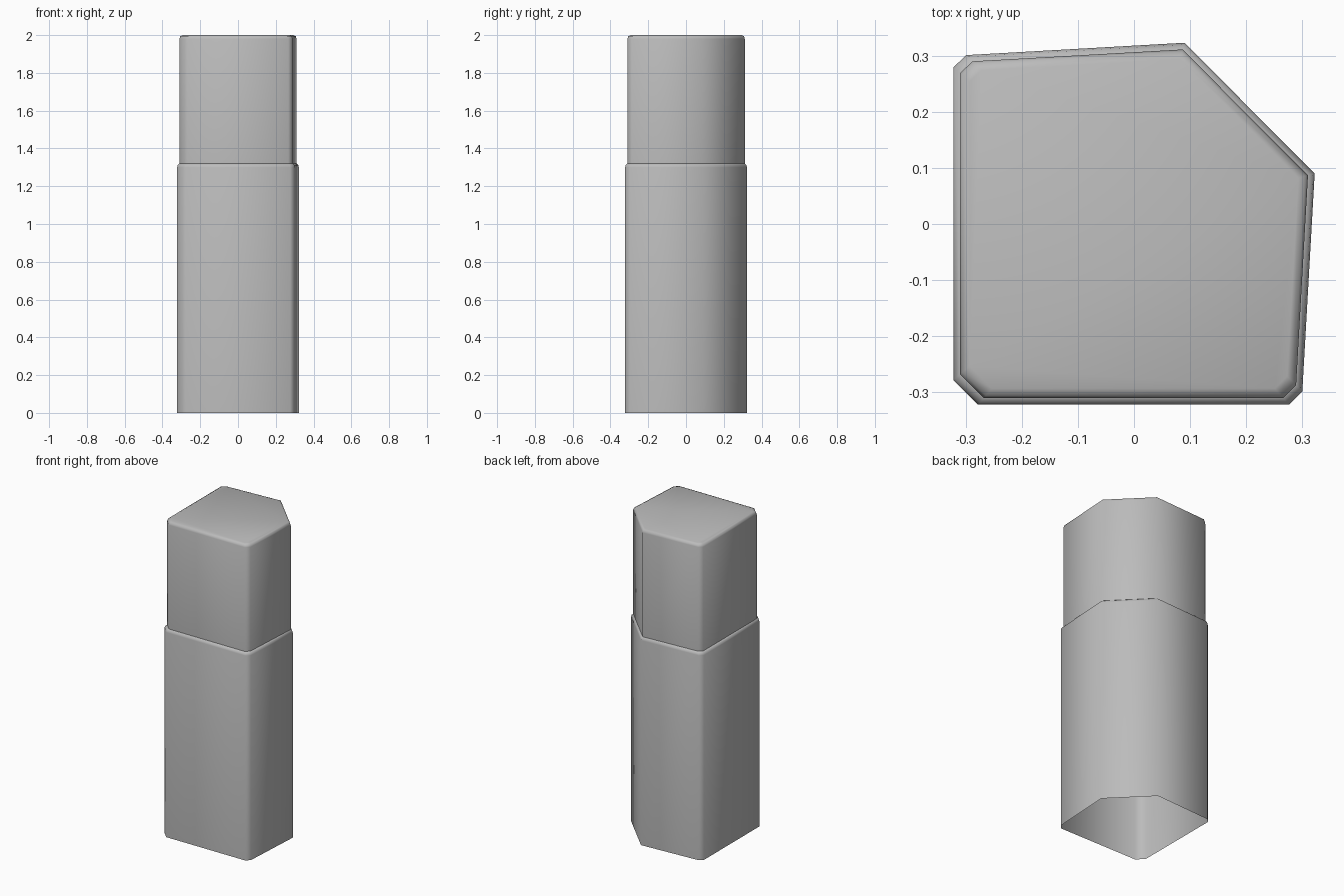
import bpy
import bmesh

cube = bpy.data.objects.get("Cube")
if cube:
    bpy.data.objects.remove(cube, do_unlink=True)

# Plain grey
grey = bpy.data.materials.new("plain grey")
grey.use_nodes = True
colour = (0.5, 0.5, 0.5, 1)
grey.diffuse_color = colour
grey.node_tree.nodes["Principled BSDF"].inputs["Base Color"].default_value = colour

# Square plan with one big cut corner and three small ones
OUTLINE = [(-0.278, -0.322), (0.276, -0.322), (0.3, -0.298), (0.322, 0.09),
           (0.09, 0.323), (-0.299, 0.301), (-0.322, 0.279), (-0.322, -0.278)]


def column(name, rings):
    """Loft the outline through (scale, height) rings; open below, closed on top."""
    bm = bmesh.new()
    loops = [[bm.verts.new((x * s, y * s, z)) for x, y in OUTLINE] for s, z in rings]
    n = len(OUTLINE)
    for low, high in zip(loops, loops[1:]):
        for i in range(n):
            j = (i + 1) % n
            bm.faces.new((low[i], low[j], high[j], high[i]))
    bm.faces.new(loops[-1])
    for face in bm.faces:
        face.smooth = True
    mesh = bpy.data.meshes.new(name)
    bm.to_mesh(mesh)
    bm.free()
    mesh.materials.append(grey)
    obj = bpy.data.objects.new(name, mesh)
    bpy.context.collection.objects.link(obj)


# Wide lower body with a bevelled shoulder
column("lower_body", [(1, 0), (1, 1.3), (0.99, 1.313), (0.962, 1.32)])

# Slightly narrower cap with a bevelled top edge
column("upper_cap", [(0.963, 1.315), (0.963, 1.98), (0.95, 1.994), (0.91, 2)])
